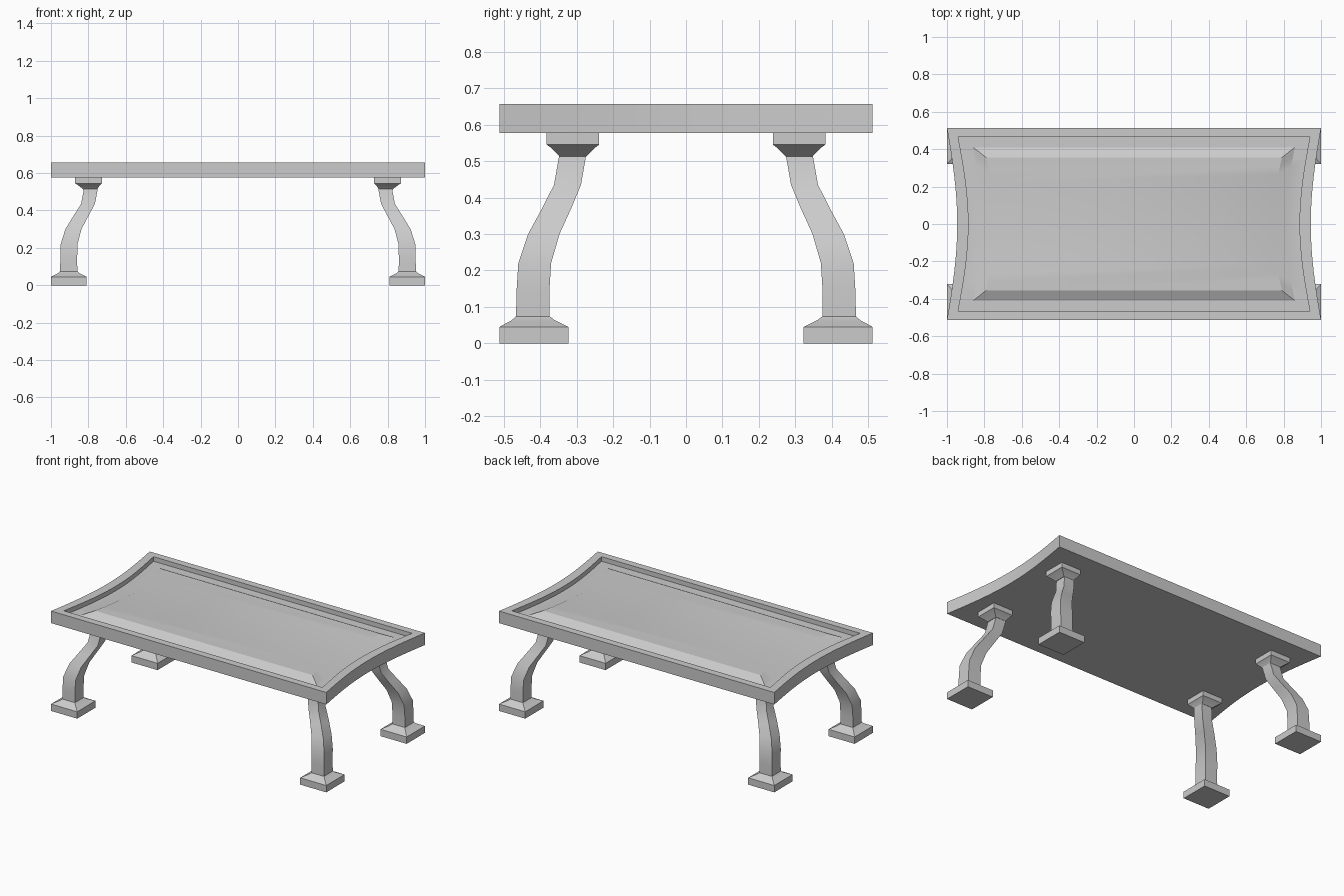
import bpy, bmesh, math

if "Cube" in bpy.data.objects:
    bpy.data.objects.remove(bpy.data.objects["Cube"])

# Single plain grey finish
grey = bpy.data.materials.new("plain_grey")
grey.use_nodes = True
colour = (0.6, 0.6, 0.6, 1)
grey.diffuse_color = colour
grey.node_tree.nodes["Principled BSDF"].inputs["Base Color"].default_value = colour


def loft(name, rings):
    """Skin a stack of equal-length rings and cap both ends."""
    bm = bmesh.new()
    loops = [[bm.verts.new(p) for p in ring] for ring in rings]
    n = len(loops[0])
    for a, b in zip(loops, loops[1:]):
        for i in range(n):
            j = (i + 1) % n
            bm.faces.new((a[i], a[j], b[j], b[i]))
    bm.faces.new(loops[0][::-1])
    bm.faces.new(loops[-1])
    bmesh.ops.recalc_face_normals(bm, faces=bm.faces)
    mesh = bpy.data.meshes.new(name)
    bm.to_mesh(mesh)
    bm.free()
    obj = bpy.data.objects.new(name, mesh)
    bpy.context.collection.objects.link(obj)
    mesh.materials.append(grey)
    bpy.ops.object.select_all(action="DESELECT")
    obj.select_set(True)
    bpy.context.view_layer.objects.active = obj
    bpy.ops.object.shade_smooth_by_angle(angle=math.radians(25))
    return obj


def bowed_ring(hx, hy, dip, z, steps=16):
    """Rectangle whose two short ends curve inward by dip."""
    end = []
    for i in range(steps + 1):
        t = -1 + 2 * i / steps
        end.append((hx - dip * math.cos(t * math.pi / 2), hy * t, z))
    return end + [(-x, -y, z) for x, y, z in end]


def square_ring(cx, cy, half, z):
    return [(cx + sx * half, cy + sy * half, z)
            for sx, sy in ((-1, -1), (1, -1), (1, 1), (-1, 1))]


# Table top: slab, raised rim, sunken channel and bevelled centre panel
loft("table_top", [
    bowed_ring(1.0, 0.512, 0.055, 0.577),
    bowed_ring(1.0, 0.512, 0.055, 0.656),
    bowed_ring(0.94, 0.465, 0.055, 0.656),
    bowed_ring(0.94, 0.465, 0.055, 0.626),
    bowed_ring(0.86, 0.41, 0.05, 0.626),
    bowed_ring(0.79, 0.355, 0.045, 0.654),
])

# Leg profile: centre x, centre y, half width, height
foot = [(0.905, 0.417, 0.095, 0), (0.905, 0.417, 0.095, 0.045),
        (0.905, 0.418, 0.078, 0.054), (0.905, 0.419, 0.06, 0.063),
        (0.905, 0.42, 0.046, 0.074)]
shaft = [(0.905, 0.42, 0.046, 0.074), (0.905, 0.42, 0.045, 0.14),
         (0.903, 0.415, 0.045, 0.22), (0.88, 0.39, 0.043, 0.3),
         (0.84, 0.355, 0.04, 0.37), (0.802, 0.325, 0.037, 0.435),
         (0.787, 0.311, 0.037, 0.515)]
capital = [(0.79, 0.31, 0.037, 0.513), (0.798, 0.31, 0.062, 0.538),
           (0.8, 0.31, 0.072, 0.545), (0.8, 0.31, 0.072, 0.577)]

for sx, side in ((1, "left"), (-1, "right")):
    for sy, end in ((-1, "front"), (1, "back")):
        for part, profile in (("foot", foot), ("leg", shaft), ("leg_cap", capital)):
            loft(f"{end}_{side}_{part}",
                 [square_ring(sx * x, sy * y, h, z) for x, y, h, z in profile])
